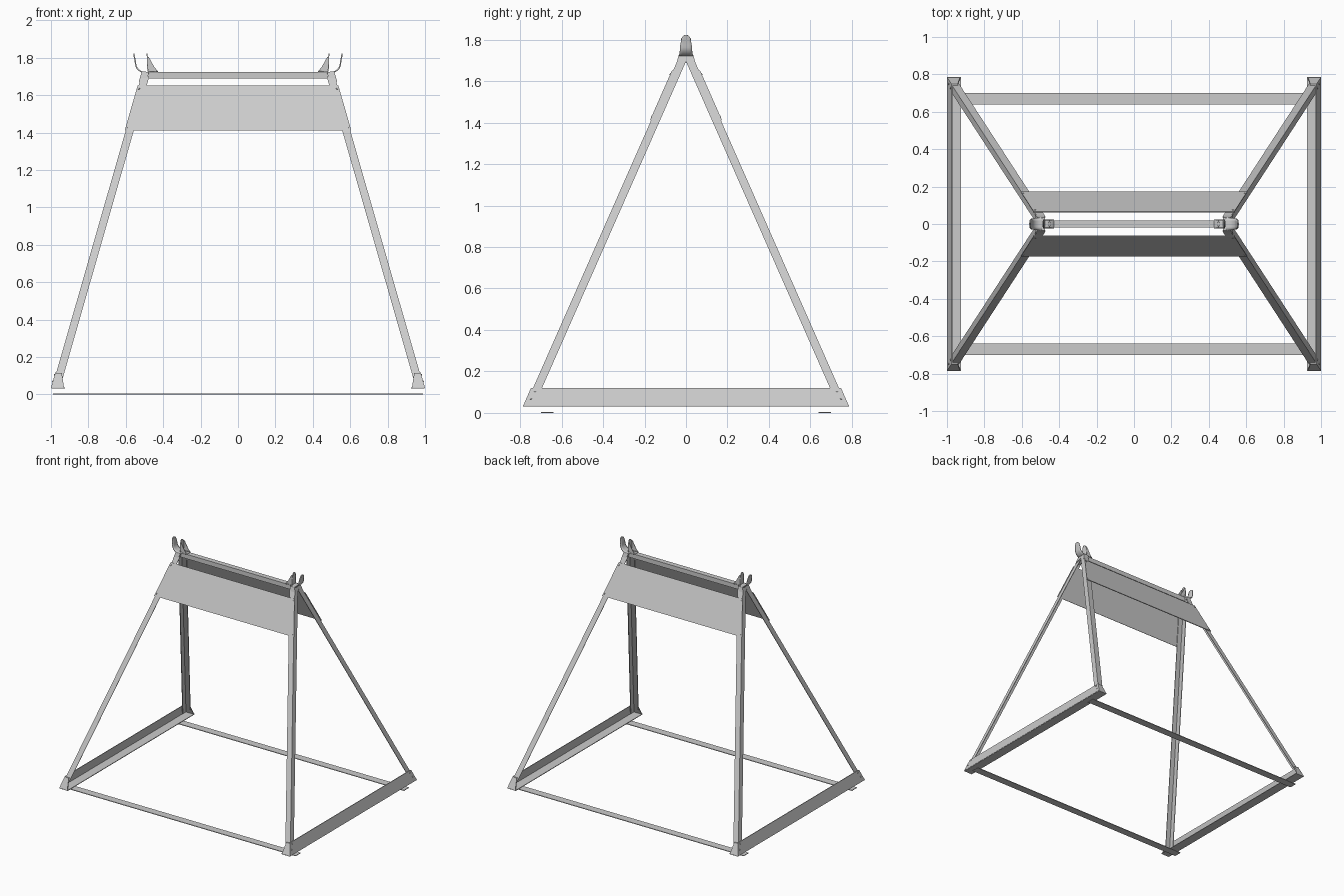
import bpy, bmesh, math
from mathutils import Vector

if "Cube" in bpy.data.objects:
    bpy.data.objects.remove(bpy.data.objects["Cube"])

SX, SY = 0.287, 0.441            # inward lean of the side and front planes


def side_x(z):                   # outer side plane
    return 1.0 - SX * (z - 0.035)


def front_y(z):                  # outer front plane (distance from centre)
    return 0.775 - SY * (z - 0.035)


def finish(name, bm):
    bmesh.ops.recalc_face_normals(bm, faces=bm.faces)
    me = bpy.data.meshes.new(name)
    bm.to_mesh(me)
    bm.free()
    ob = bpy.data.objects.new(name, me)
    bpy.context.collection.objects.link(ob)
    return ob


def loft(name, a, b):
    """Solid between two matching polygons."""
    bm = bmesh.new()
    va = [bm.verts.new(p) for p in a]
    vb = [bm.verts.new(p) for p in b]
    bm.faces.new(va)
    bm.faces.new(vb[::-1])
    n = len(a)
    for i in range(n):
        j = (i + 1) % n
        bm.faces.new((va[i], vb[i], vb[j], va[j]))
    return finish(name, bm)


def plate(name, pts, offset):
    o = Vector(offset)
    return loft(name, pts, [Vector(p) + o for p in pts])


def box(name, x0, x1, y0, y1, z0, z1):
    return plate(name, [(x0, y0, z0), (x1, y0, z0), (x1, y1, z0), (x0, y1, z0)], (0, 0, z1 - z0))


def bolt(name, pos, normal, r=0.006, h=0.005):
    bm = bmesh.new()
    bmesh.ops.create_cone(bm, cap_ends=True, segments=12, radius1=r, radius2=r * 0.8, depth=h)
    ob = finish(name, bm)
    ob.location = pos
    ob.rotation_euler = Vector(normal).to_track_quat('Z', 'Y').to_euler()


def strip(name, rows, thick):
    """Bent sheet: rows of (x, z, half width)."""
    bm = bmesh.new()
    vs = [[bm.verts.new((x, s * w, z)) for s in (-1, -0.5, 0.5, 1)] for x, z, w in rows]
    for r0, r1 in zip(vs, vs[1:]):
        for k in range(3):
            bm.faces.new((r0[k], r0[k + 1], r1[k + 1], r1[k]))
    ob = finish(name, bm)
    m = ob.modifiers.new("thickness", 'SOLIDIFY')
    m.thickness = thick
    m.offset = 0
    bpy.context.view_layer.objects.active = ob
    ob.select_set(True)
    bpy.ops.object.shade_smooth_by_angle(angle=math.radians(35))
    ob.select_set(False)


W, T = 0.043, 0.005              # angle iron flange width and thickness

for sx, side in ((-1, "left"), (1, "right")):
    for sy, end in ((-1, "front"), (1, "back")):
        # angle iron leg with its corner facing outward
        def section(z):
            x, y = side_x(z) - 0.005, front_y(z)
            return [(sx * px, sy * py, z) for px, py in (
                (x, y), (x - W, y), (x - W, y - T), (x - T, y - T), (x - T, y - W), (x, y - W))]
        loft(f"{end}_{side}_leg", section(0.04), section(1.70))

        # tapered tab closing the end of the bottom rail
        y0, y1 = front_y(0.035) + 0.01, front_y(0.115) + 0.01
        plate(f"{end}_{side}_foot_tab",
              [(sx * 1.0, sy * y0, 0.035), (sx * 0.93, sy * y0, 0.035),
               (sx * 0.942, sy * y1, 0.115), (sx * 0.977, sy * y1, 0.115)], (0, -sy * 0.008, 0))

        # rail bolts
        for y, z in ((0.748, 0.07), (0.728, 0.105)):
            bolt(f"{end}_{side}_rail_bolt", (sx * (side_x(z) + 0.001), sy * y, z), (sx, 0, SX))
        # panel bolts
        for x, z in ((0.592, 1.43), (0.53, 1.635)):
            bolt(f"{end}_{side}_panel_bolt", (sx * x, sy * (front_y(z) + 0.006), z), (0, sy, SY))

    # bottom side rail: leaning web and flat flange
    yb, yt = 0.785, 0.748
    plate(f"{side}_rail_web",
          [(sx * side_x(z), y, z) for y, z in ((-yb, 0.035), (yb, 0.035), (yt, 0.12), (-yt, 0.12))],
          (-sx * 0.005, 0, 0))
    box(f"{side}_rail_flange", sx * 0.925, sx * 0.998, -yb, yb, 0.032, 0.037)

    # cap joining the leg tops
    plate(f"{side}_leg_cap",
          [(sx * side_x(z), y, z) for y, z in
           ((-0.05, 1.67), (0, 1.70), (0.05, 1.67), (0.036, 1.725), (-0.036, 1.725))],
          (-sx * 0.04, 0, 0))

    # outer horn of the cradle, curving up and outward with a rounded tip
    rows = [(sx * 0.475, 1.72, 0.03)]
    for i in range(9):
        a = math.radians(90 * i / 8)
        rows.append((sx * (0.498 + 0.05 * math.sin(a)), 1.772 - 0.05 * math.cos(a), 0.034 - 0.0008 * i))
    for x, z, w in ((0.552, 1.795, 0.024), (0.555, 1.81, 0.02), (0.556, 1.818, 0.014), (0.557, 1.822, 0.006)):
        rows.append((sx * x, z, w))
    strip(f"{side}_outer_horn", rows, 0.007)

    # inner horn bracket: flat foot, upright with rounded tip
    strip(f"{side}_inner_horn",
          [(sx * x, z, w) for x, z, w in (
              (0.428, 1.727, 0.024), (0.476, 1.727, 0.024), (0.481, 1.731, 0.024), (0.483, 1.74, 0.024),
              (0.484, 1.785, 0.022), (0.485, 1.805, 0.018), (0.486, 1.816, 0.012), (0.486, 1.822, 0.005))],
          0.005)
    for s in (-1, 1):
        plate(f"{side}_inner_horn_gusset",
              [(sx * x, s * 0.023, z) for x, z in
               ((0.484, 1.727), (0.428, 1.727), (0.447, 1.75), (0.478, 1.805), (0.485, 1.805))],
              (0, -s * 0.004, 0))
        bolt(f"{side}_bracket_bolt", (sx * 0.452, s * 0.01, 1.731), (0, 0, 1))

for sy, end in ((-1, "front"), (1, "back")):
    # upper panel between the legs
    pts = [(s * side_x(z), sy * front_y(z), z) for s, z in ((-1, 1.41), (1, 1.41), (1, 1.65), (-1, 1.65))]
    plate(f"{end}_panel", pts, (0, sy * 0.005, 0.002))
    # flat ground strip
    box(f"{end}_ground_strip", -0.99, 0.99, sy * 0.64, sy * 0.70, 0, 0.005)

# ridge bar
box("ridge_bar", -0.51, 0.51, -0.02, 0.02, 1.69, 1.725)
